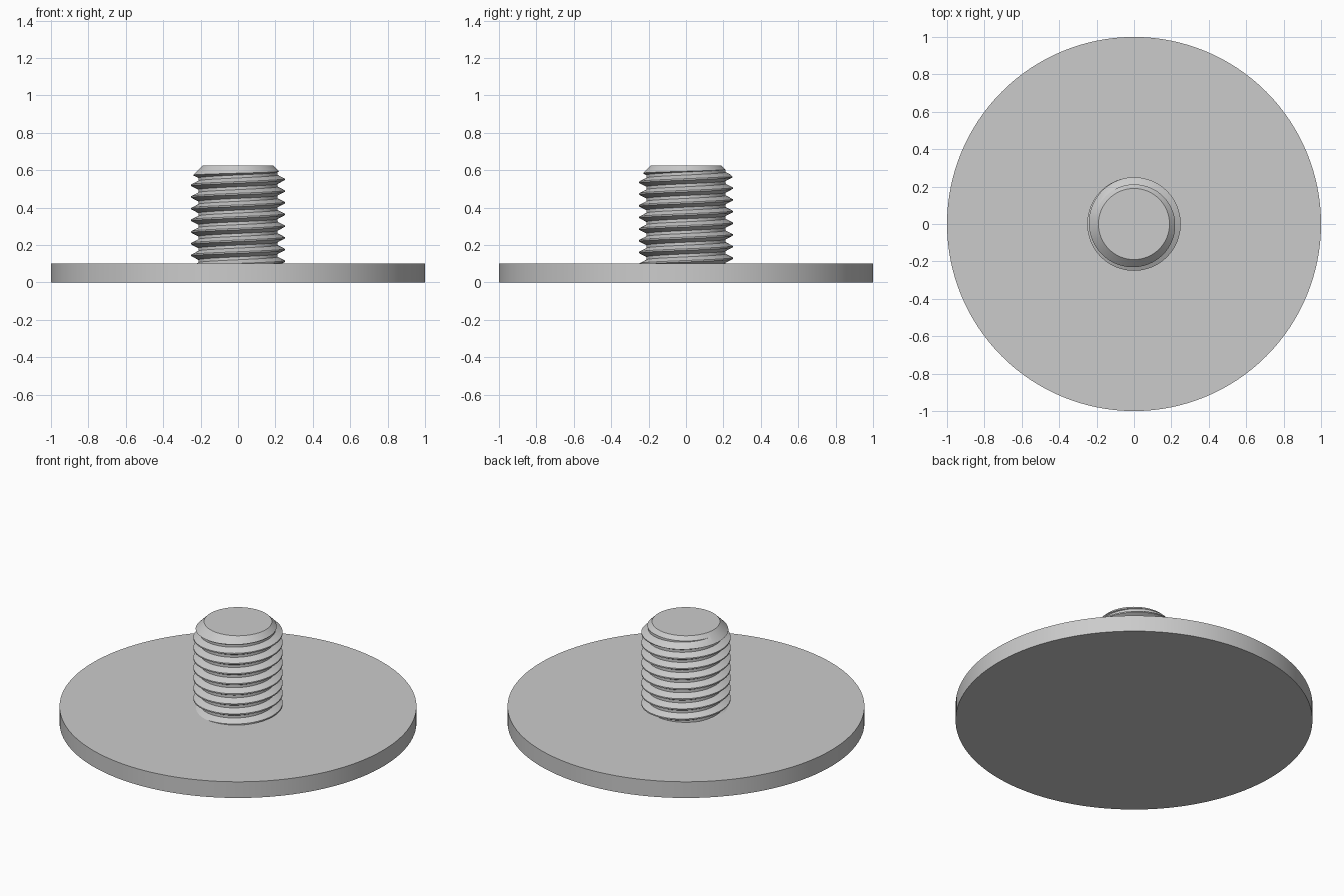
import bpy
import bmesh
import math

cube = bpy.data.objects.get("Cube")
if cube:
    bpy.data.objects.remove(cube, do_unlink=True)

SEGMENTS = 96
PITCH = 0.0625
CREST, ROOT = 0.25, 0.212
PLATE_TOP, STUD_TOP = 0.1, 0.625

steel = bpy.data.materials.new("plain grey metal")
steel.use_nodes = True
grey = (0.6, 0.6, 0.6, 1)
steel.diffuse_color = grey
steel.node_tree.nodes["Principled BSDF"].inputs["Base Color"].default_value = grey


def add_object(name, bm):
    bmesh.ops.recalc_face_normals(bm, faces=bm.faces)
    mesh = bpy.data.meshes.new(name)
    bm.to_mesh(mesh)
    bm.free()
    mesh.materials.append(steel)
    obj = bpy.data.objects.new(name, mesh)
    bpy.context.collection.objects.link(obj)
    return obj


def activate(obj):
    bpy.ops.object.select_all(action="DESELECT")
    obj.select_set(True)
    bpy.context.view_layer.objects.active = obj


def turned(name, profile, segments):
    """Solid of revolution from (radius, height) pairs, capped at both ends."""
    bm = bmesh.new()
    rings = []
    for r, z in profile:
        angles = [2 * math.pi * i / segments for i in range(segments)]
        rings.append([bm.verts.new((r * math.cos(a), r * math.sin(a), z)) for a in angles])
    for low, high in zip(rings, rings[1:]):
        for i in range(segments):
            j = (i + 1) % segments
            bm.faces.new((low[i], low[j], high[j], high[i]))
    bm.faces.new(rings[0])
    bm.faces.new(rings[-1])
    return add_object(name, bm)


def helical_thread(name, first_crest, turns):
    """Right-handed thread whose crest lies at first_crest on the +x side."""
    bm = bmesh.new()
    # One pitch of the profile: crest flat, flank, root flat, flank
    profile = [(-1 / 16, CREST), (1 / 16, CREST), (3 / 8, ROOT), (5 / 8, ROOT)]
    step = len(profile)
    rows = turns * step + 1
    columns = []
    for i in range(SEGMENTS):
        a = 2 * math.pi * i / SEGMENTS
        column = []
        for k in range(rows + step):
            offset, r = profile[k % step]
            z = first_crest + PITCH * (k // step + offset + i / SEGMENTS)
            column.append(bm.verts.new((r * math.cos(a), r * math.sin(a), z)))
        columns.append(column)
    for i in range(SEGMENTS):
        # The last column joins the first one a full pitch higher
        last = i == SEGMENTS - 1
        left, right = columns[i], columns[(i + 1) % SEGMENTS]
        shift = step if last else 0
        for k in range(rows - 1):
            bm.faces.new((left[k], right[k + shift], right[k + 1 + shift], left[k + 1]))
    # Rows of the first column left unused above the surface
    bmesh.ops.delete(bm, geom=[v for v in bm.verts if not v.link_faces], context="VERTS")
    # Close both ends with fans to the axis
    middle = first_crest + PITCH * turns / 2
    edges = [e for e in bm.edges if e.is_boundary]
    for upper in (False, True):
        rim = [e for e in edges if (e.verts[0].co.z > middle) == upper]
        height = sum(e.verts[0].co.z for e in rim) / len(rim)
        centre = bm.verts.new((0, 0, height))
        for e in rim:
            bm.faces.new((e.verts[0], e.verts[1], centre))
    return add_object(name, bm)


# Round base plate
plate = turned("base_plate", [(1, 0), (1, PLATE_TOP)], 128)

# Threaded stud, trimmed to a flat chamfered tip
stud = helical_thread("threaded_stud", 0.551 - 10 * PITCH, 13)
blank = turned("stud_blank", [(0.3, 0.06), (0.3, STUD_TOP - 0.11), (0.19, STUD_TOP)], SEGMENTS)
blank.hide_render = True
trim = stud.modifiers.new("trim", "BOOLEAN")
trim.operation = "INTERSECT"
trim.solver = "EXACT"
trim.object = blank
activate(stud)
bpy.ops.object.modifier_apply(modifier=trim.name)
bpy.data.objects.remove(blank, do_unlink=True)

for obj in (plate, stud):
    activate(obj)
    bpy.ops.object.shade_smooth_by_angle(angle=math.radians(25))
